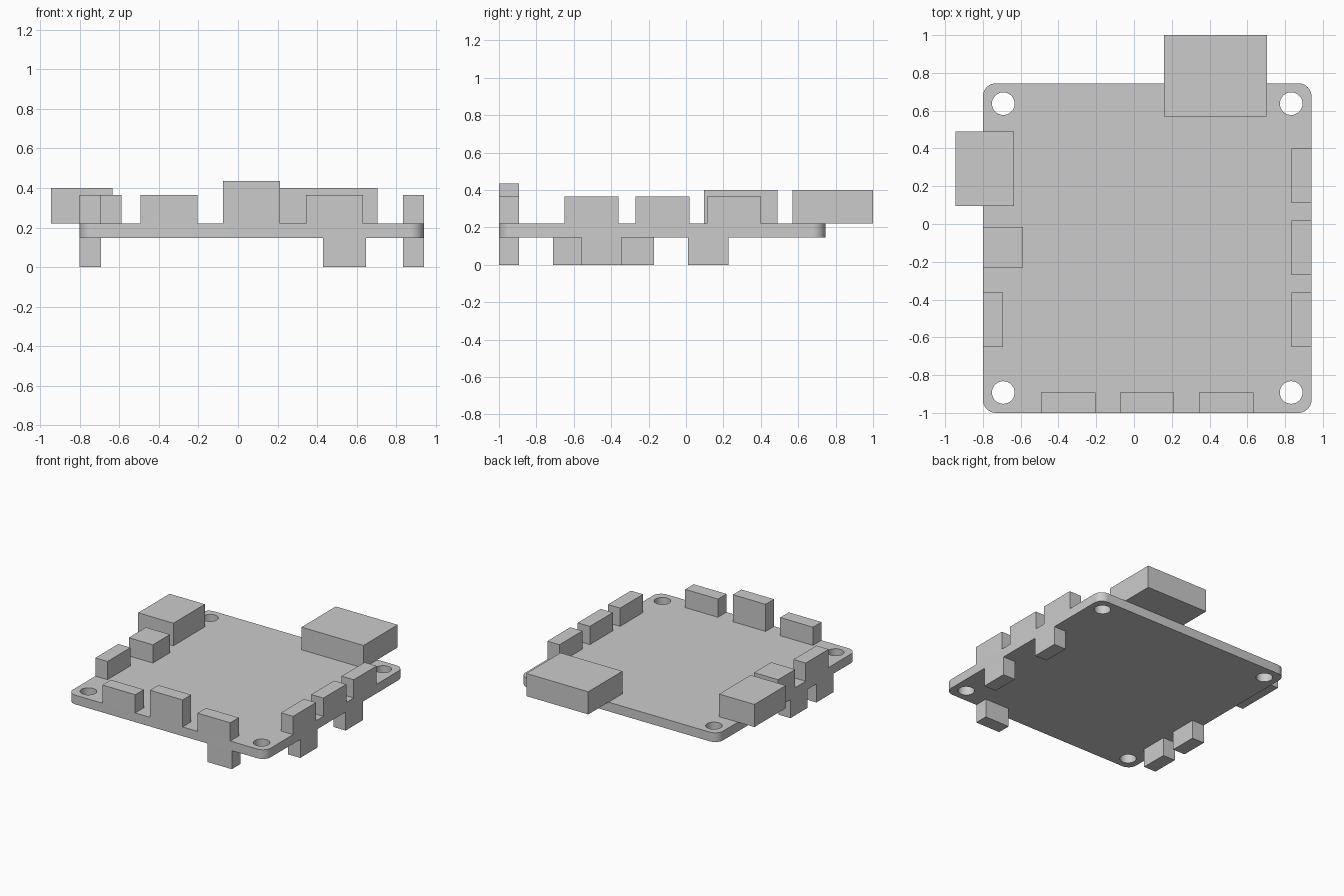
import bpy
import bmesh
from math import sin, cos, pi, radians

cube = bpy.data.objects.get("Cube")
if cube:
    bpy.data.objects.remove(cube, do_unlink=True)

grey = bpy.data.materials.new("light_grey")
grey.use_nodes = True
COLOUR = (0.6, 0.6, 0.6, 1)
grey.diffuse_color = COLOUR
grey.node_tree.nodes["Principled BSDF"].inputs["Base Color"].default_value = COLOUR

# Board extents: sides, ends, underside and top
X0, X1, Y0, Y1 = -0.80, 0.94, -1.0, 0.745
UNDER, TOP = 0.147, 0.22
CORNER, HOLE_R, HOLE_INSET, DEPTH = 0.07, 0.06, 0.108, 0.107


def finish(name, bm):
    bmesh.ops.recalc_face_normals(bm, faces=bm.faces[:])
    mesh = bpy.data.meshes.new(name)
    bm.to_mesh(mesh)
    bm.free()
    mesh.materials.append(grey)
    obj = bpy.data.objects.new(name, mesh)
    bpy.context.collection.objects.link(obj)
    return obj


def arc(cx, cy, r, start, sweep, n):
    return [(cx + r * cos(start + sweep * i / n), cy + r * sin(start + sweep * i / n))
            for i in range(n + 1)]


def loop(bm, points):
    verts = [bm.verts.new((x, y, UNDER)) for x, y in points]
    for a, b in zip(verts, verts[1:] + verts[:1]):
        bm.edges.new((a, b))


def box(name, x0, x1, y0, y1, z0, z1):
    bm = bmesh.new()
    bmesh.ops.create_cube(bm, size=1)
    for v in bm.verts:
        v.co = (x1 if v.co.x > 0 else x0, y1 if v.co.y > 0 else y0, z1 if v.co.z > 0 else z0)
    return finish(name, bm)


# Rounded board with a mounting hole in each corner
bm = bmesh.new()
outline = []
for i, (cx, cy) in enumerate([(X1 - CORNER, Y1 - CORNER), (X0 + CORNER, Y1 - CORNER),
                              (X0 + CORNER, Y0 + CORNER), (X1 - CORNER, Y0 + CORNER)]):
    outline += arc(cx, cy, CORNER, i * pi / 2, pi / 2, 10)
loop(bm, outline)
for cx in (X0 + HOLE_INSET, X1 - HOLE_INSET):
    for cy in (Y0 + HOLE_INSET, Y1 - HOLE_INSET):
        loop(bm, arc(cx, cy, HOLE_R, 0, 2 * pi, 32)[:-1])
bmesh.ops.triangle_fill(bm, edges=bm.edges[:], use_beauty=True)
top = bmesh.ops.extrude_face_region(bm, geom=bm.faces[:], use_keep_orig=True)
for item in top["geom"]:
    if isinstance(item, bmesh.types.BMVert):
        item.co.z = TOP
board = finish("board", bm)
bpy.ops.object.select_all(action='DESELECT')
board.select_set(True)
bpy.context.view_layer.objects.active = board
bpy.ops.object.shade_smooth_by_angle(angle=radians(30))

# Large overhanging connectors
box("back_connector", 0.16, 0.705, 0.57, 1.0, TOP, 0.40)
box("side_connector", -0.945, -0.635, 0.095, 0.49, TOP, 0.40)

# Sockets along the top edges
LOW, TALL, LENGTH = 0.365, 0.435, 0.288
for i, y in enumerate((-0.65, -0.27, 0.112)):
    box(f"right_socket_{i + 1}", X1 - DEPTH, X1, y, y + LENGTH, TOP, LOW)
for i, (x, z) in enumerate(((-0.492, LOW), (-0.075, TALL), (0.344, LOW))):
    box(f"front_socket_{i + 1}", x, x + LENGTH, Y0, Y0 + DEPTH, TOP, z)
box("left_socket", X0, X0 + DEPTH, -0.65, -0.65 + LENGTH, TOP, LOW)
box("left_square_socket", X0, -0.588, -0.23, -0.015, TOP, LOW)

# Short sockets hanging under the edges
SHORT = 0.216
for i, y in enumerate((-0.56, 0.01)):
    box(f"right_lower_socket_{i + 1}", X1 - DEPTH, X1, y, y + SHORT, 0, UNDER)
for i, y in enumerate((-0.712, -0.386)):
    box(f"left_lower_socket_{i + 1}", X0, X0 + DEPTH, y, y + SHORT, 0, UNDER)
box("front_lower_socket", 0.43, 0.43 + SHORT, Y0, Y0 + DEPTH, 0, UNDER)
